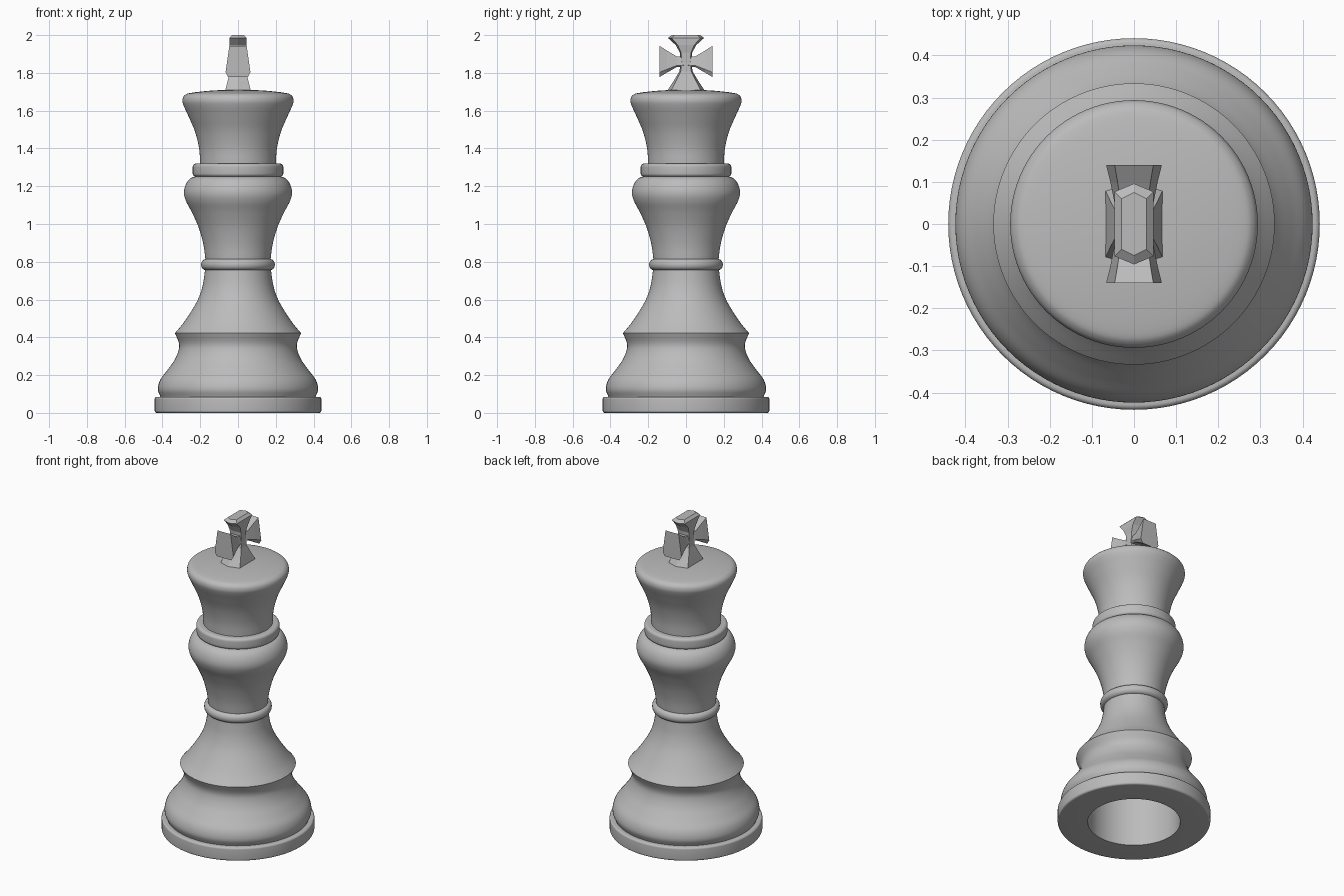
import bpy, bmesh, math
from mathutils import Vector

cube = bpy.data.objects.get("Cube")
if cube:
    bpy.data.objects.remove(cube, do_unlink=True)

grey = bpy.data.materials.new("plain grey")
grey.use_nodes = True
colour = (0.5, 0.5, 0.5, 1)
grey.diffuse_color = colour
grey.node_tree.nodes["Principled BSDF"].inputs["Base Color"].default_value = colour


def finish(bm, name, smooth):
    bmesh.ops.recalc_face_normals(bm, faces=bm.faces)
    mesh = bpy.data.meshes.new(name)
    bm.to_mesh(mesh)
    bm.free()
    obj = bpy.data.objects.new(name, mesh)
    bpy.context.collection.objects.link(obj)
    mesh.materials.append(grey)
    if smooth:
        bpy.ops.object.select_all(action="DESELECT")
        obj.select_set(True)
        bpy.context.view_layer.objects.active = obj
        bpy.ops.object.shade_smooth_by_angle(angle=math.radians(35))
    return obj


def spline(points, steps=5):
    """Smooth curve through the profile points."""
    p = [Vector(q) for q in points]
    p = [2 * p[0] - p[1]] + p + [2 * p[-1] - p[-2]]
    out = []
    for a, b, c, d in zip(p, p[1:], p[2:], p[3:]):
        for i in range(steps):
            t = i / steps
            out.append(0.5 * (2 * b + (c - a) * t + (2 * a - 5 * b + 4 * c - d) * t ** 2
                              + (3 * b - a - 3 * c + d) * t ** 3))
    return out + [p[-2]]


def lathe(name, profile, sides=96):
    """Turn an (r, z) profile around the upright axis."""
    bm = bmesh.new()
    verts = [bm.verts.new((r, 0, z)) for r, z in profile]
    edges = [bm.edges.new(pair) for pair in zip(verts, verts[1:])]
    bmesh.ops.spin(bm, geom=verts + edges, axis=(0, 0, 1), cent=(0, 0, 0),
                   angle=math.tau, steps=sides, use_merge=False)
    bmesh.ops.remove_doubles(bm, verts=bm.verts, dist=0.0003)
    return finish(bm, name, True)


def rounded_band(r, low, high, inner, bevel):
    """Profile of a band with rounded outer edges."""
    arcs = [(r - bevel + bevel * math.cos(a), z + bevel * math.sin(a))
            for z, start in ((low + bevel, -90), (high - bevel, 0))
            for a in [math.radians(start + 15 * i) for i in range(7)]]
    return [(inner, low)] + arcs + [(inner, high)]


# Plinth with a round recess underneath
lathe("plinth", [(0, 0.35), (0.267, 0.35)] + rounded_band(0.441, 0, 0.085, 0.267, 0.012)[:-1]
      + [(0.38, 0.085)])

# Bell-shaped foot and flared lower stem
lathe("foot", spline([(0.41, 0.084), (0.424, 0.125), (0.412, 0.175), (0.375, 0.225),
                      (0.336, 0.28), (0.315, 0.33), (0.313, 0.37), (0.334, 0.422)]))
lathe("lower_stem", spline([(0.334, 0.422), (0.29, 0.475), (0.24, 0.55), (0.208, 0.61),
                            (0.188, 0.67), (0.178, 0.73), (0.174, 0.77)]))
lathe("stem_ring", rounded_band(0.195, 0.755, 0.815, 0.16, 0.028))

# Vase-shaped body and its collar
lathe("body", spline([(0.172, 0.81), (0.183, 0.89), (0.208, 0.98), (0.243, 1.06), (0.275, 1.12),
                      (0.286, 1.165), (0.276, 1.21), (0.25, 1.243), (0.21, 1.255)]))
lathe("collar", rounded_band(0.24, 1.25, 1.32, 0.18, 0.018))

# Flared crown with a softly domed top
lathe("crown", spline([(0.2, 1.315), (0.206, 1.4), (0.228, 1.49), (0.262, 1.57), (0.287, 1.625),
                       (0.294, 1.655), (0.284, 1.68), (0.25, 1.694), (0.13, 1.707), (0, 1.71)]))


def arm(name, sections, place):
    """Loft sections (distance, outline of (x, width) points) and close both ends."""
    bm = bmesh.new()
    rings = [[bm.verts.new(place(x, w, d)) for x, w in outline] for d, outline in sections]
    for a, b in zip(rings, rings[1:]):
        for i in range(len(a)):
            j = (i + 1) % len(a)
            bm.faces.new((a[i], a[j], b[j], b[i]))
    bm.faces.new(rings[0])
    bm.faces.new(rings[-1])
    return finish(bm, name, False)


def block(x, w):
    """Six-sided section, widest in the middle of its thickness."""
    return [(-x, -w * 0.8), (0, -w), (x, -w * 0.8), (x, w * 0.8), (0, w), (-x, w * 0.8)]


# Cross with four flaring arms
MID = 1.858
plate = [(-0.052, -0.08), (0.052, -0.08), (0.066, -0.055), (0.046, 0.085),
         (-0.046, 0.085), (-0.066, -0.055)]
for side, label in ((1, "back"), (-1, "front")):
    sections = [(d, [(x * s, w * t) for x, w in plate])
                for d, s, t in ((0, 0.6, 0.3), (0.05, 0.7, 0.35), (0.1, 0.85, 0.7), (0.14, 1, 1))]
    arm(label + "_cross_arm", sections, lambda x, w, d: (x, side * d, MID + w))

arm("top_cross_arm", [(0, block(0.04, 0.028)), (0.05, block(0.04, 0.033)),
                      (0.09, block(0.046, 0.055)), (0.127, block(0.046, 0.096)),
                      (0.142, block(0.03, 0.075))], lambda x, w, d: (x, w, MID + d))
arm("bottom_cross_arm", [(0, block(0.04, 0.028)), (0.05, block(0.042, 0.035)),
                         (0.1, block(0.055, 0.065)), (0.153, block(0.068, 0.1))],
    lambda x, w, d: (x, w, MID - d))
